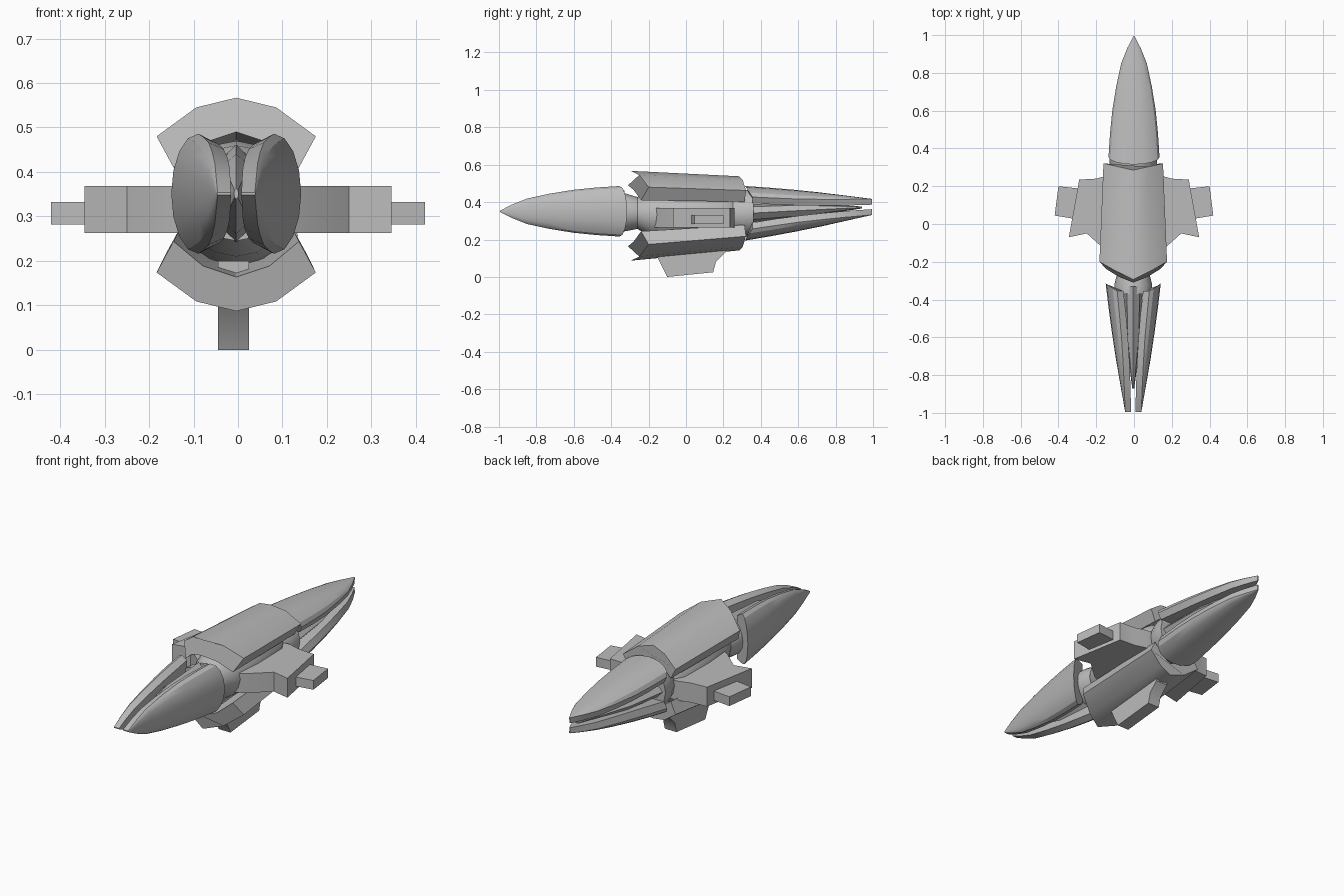
import bpy, bmesh, math

old = bpy.data.objects.get("Cube")
if old:
    bpy.data.objects.remove(old)

grey = bpy.data.materials.new("hull_grey")
grey.use_nodes = True
COLOUR = (0.5, 0.5, 0.5, 1)
grey.diffuse_color = COLOUR
grey.node_tree.nodes["Principled BSDF"].inputs["Base Color"].default_value = COLOUR
CX = -0.004


def loft(name, rings):
    """Skin a list of equal closed rings and cap both ends."""
    bm = bmesh.new()
    loops = [[bm.verts.new(p) for p in ring] for ring in rings]
    n = len(loops[0])
    for a, b in zip(loops, loops[1:]):
        for i in range(n):
            j = (i + 1) % n
            bm.faces.new((a[i], a[j], b[j], b[i]))
    bm.faces.new(loops[0])
    bm.faces.new(loops[-1])
    bmesh.ops.recalc_face_normals(bm, faces=bm.faces)
    mesh = bpy.data.meshes.new(name)
    bm.to_mesh(mesh)
    bm.free()
    obj = bpy.data.objects.new(name, mesh)
    bpy.context.collection.objects.link(obj)
    mesh.materials.append(grey)
    bpy.ops.object.select_all(action='DESELECT')
    obj.select_set(True)
    bpy.context.view_layer.objects.active = obj
    bpy.ops.object.shade_smooth_by_angle(angle=math.radians(30))
    return obj


def lathe(name, profile, sides, sx=1.0, sz=1.0, slope=0.0):
    """Turn (y, radius, centre z) stations around the long axis."""
    rings = []
    for y, r, z in profile:
        angles = [math.tau * i / sides for i in range(sides)]
        rings.append([(CX + r * sx * math.sin(t), y, z + r * sz * math.cos(t))
                      for t in angles])
    return loft(name, rings)


# Half-spindle shells: distance along, half span, lip, bulge, inner lip
STATIONS = [(0.355, 0.135, 0.085, 0.146, 0.052),
            (0.48, 0.127, 0.073, 0.130, 0.038),
            (0.60, 0.115, 0.062, 0.113, 0.028),
            (0.73, 0.094, 0.054, 0.092, 0.020),
            (0.85, 0.068, 0.048, 0.070, 0.015),
            (0.93, 0.036, 0.045, 0.055, 0.013),
            (0.995, 0.003, 0.042, 0.043, 0.012)]


def shell(name, place):
    rings = []
    for y, h, lip, bulge, inner in STATIONS:
        skew = 0.04 * (1 - y) / 0.645
        ring = []
        for i in range(9):
            t = math.pi * (i / 8 - 0.5)
            c = math.cos(t)
            ring.append(place(lip + (bulge - lip) * c, h * math.sin(t), y - skew * c))
        ring += [place(inner, h * 0.87, y), place(inner, -h * 0.87, y)]
        rings.append(ring)
    loft(name, rings)


def rear_z(y):
    return 0.34 + 0.05 * (y - 0.31)


for side, s in (("left", 1), ("right", -1)):
    shell(side + "_front_shell", lambda a, b, y: (CX + s * a, -y, 0.351 + b))
for side, s in (("upper", 1), ("lower", -1)):
    shell(side + "_rear_shell", lambda a, b, y: (b, y, rear_z(y) + s * a))

# Spikes filling the slots between the shells
lathe("front_core", [(-0.33, 0.11, 0.351), (-0.6, 0.09, 0.351),
                     (-0.87, 0.012, 0.351)], 8, sx=0.45)
lathe("rear_core", [(0.33, 0.11, 0.34), (0.6, 0.09, rear_z(0.6)),
                    (0.94, 0.012, rear_z(0.94))], 8, sz=0.45)

# Central hull with a narrow neck at each end
lathe("hull", [(-0.37, 0.10, 0.345), (-0.32, 0.10, 0.345), (-0.26, 0.085, 0.342),
               (-0.18, 0.125, 0.335), (0.0, 0.14, 0.33), (0.2, 0.135, 0.332),
               (0.25, 0.105, 0.337), (0.3, 0.125, 0.34), (0.36, 0.125, 0.342)], 16)

# Upper and lower armour: half section as (x, height, front y)
HALF = [(0, 0.222, -0.295), (0.09, 0.2, -0.25), (0.179, 0.135, -0.2),
        (0.141, 0.065, -0.24), (0.075, 0.12, -0.28), (0, 0.145, -0.31)]
SECTION = HALF + [(-x, h, y) for x, h, y in HALF[-2:0:-1]]
for side, s, z0, z1 in (("upper", 1, 0.345, 0.345), ("lower", -1, 0.309, 0.335)):
    front = [(CX + x, y, z0 + s * h) for x, h, y in SECTION]
    back = [(CX + x * 0.88, 0.285 + 0.2 * abs(x), z1 + s * h * 0.87)
            for x, h, y in SECTION]
    loft(side + "_armour", [front, back])


def slab(name, outline, lo, hi, place):
    loft(name, [[place(u, v, w) for u, v in outline] for w in (lo, hi)])


# Side wings with smaller tip blocks
WING = [(0.08, -0.18), (0.15, -0.14), (0.25, -0.05), (0.345, -0.07),
        (0.29, 0.235), (0.2, 0.24), (0.13, 0.26), (0.08, 0.26)]
TIP = [(0.3, 0.027), (0.33, 0.03), (0.42, 0.045), (0.4, 0.2), (0.31, 0.19), (0.28, 0.185)]
for side, s in (("left", 1), ("right", -1)):
    flat = lambda u, v, w: (s * u, v, w)
    slab(side + "_wing", WING, 0.263, 0.368, flat)
    slab(side + "_wing_tip", TIP, 0.282, 0.332, flat)

# Belly fin
FIN = [(-0.19, 0.2), (-0.19, 0.13), (-0.15, 0.1), (-0.1, 0.0), (0.145, 0.025),
       (0.16, 0.08), (0.21, 0.13), (0.21, 0.2)]
slab("belly_fin", FIN, -0.045, 0.025, lambda u, v, w: (w, u, v))
